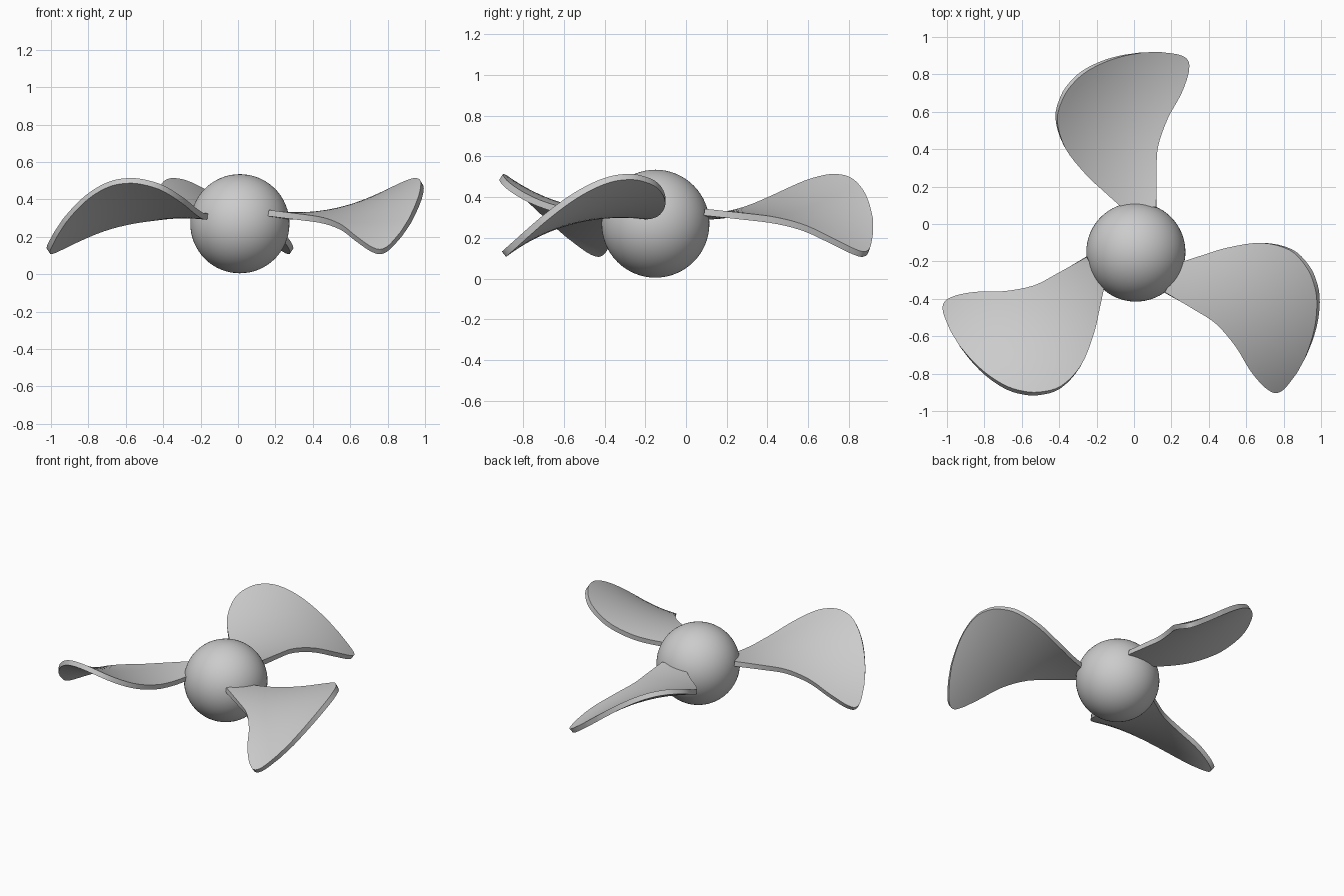
import bpy, bmesh, math
from mathutils import Vector, Matrix

if "Cube" in bpy.data.objects:
    bpy.data.objects.remove(bpy.data.objects["Cube"], do_unlink=True)

HUB = Vector((0.01, -0.15, 0.27))
HUB_RADIUS = 0.265

# Blade outline: (distance along y, leading edge x, trailing edge x)
OUTLINE = [(0.09, -0.065, 0.12), (0.18, -0.165, 0.12), (0.27, -0.26, 0.12),
           (0.41, -0.37, 0.125), (0.56, -0.415, 0.175), (0.68, -0.385, 0.24),
           (0.76, -0.33, 0.272), (0.82, -0.26, 0.286), (0.87, -0.16, 0.28),
           (0.90, -0.06, 0.235), (0.917, 0.04, 0.13)]

metal = bpy.data.materials.new("light grey")
metal.use_nodes = True
metal.diffuse_color = (0.6, 0.6, 0.6, 1)
metal.node_tree.nodes["Principled BSDF"].inputs["Base Color"].default_value = (0.6, 0.6, 0.6, 1)


def smooth_rows(points, steps):
    """Catmull-Rom interpolation of the outline rows."""
    pts = [Vector(p) for p in points]
    pts = [2 * pts[0] - pts[1]] + pts + [2 * pts[-1] - pts[-2]]
    rows = []
    for a, b, c, d in zip(pts, pts[1:], pts[2:], pts[3:]):
        for i in range(steps):
            t = i / steps
            rows.append(0.5 * (2 * b + (c - a) * t + (2 * a - 5 * b + 4 * c - d) * t * t
                               + (3 * b - a - 3 * c + d) * t ** 3))
    return rows + [pts[-2]]


def finish(obj, angle):
    obj.data.materials.append(metal)
    bpy.ops.object.select_all(action="DESELECT")
    obj.select_set(True)
    bpy.context.view_layer.objects.active = obj
    bpy.ops.object.shade_smooth_by_angle(angle=math.radians(angle))


# Hub
bpy.ops.mesh.primitive_uv_sphere_add(segments=64, ring_count=32, radius=HUB_RADIUS, location=HUB)
hub = bpy.context.object
hub.name = "hub"
finish(hub, 40)

# Blade sheet, twisting steadily from root to tip
bm = bmesh.new()
COLUMNS = 16
grid = []
for y, lead, trail in smooth_rows(OUTLINE, 4):
    slope = math.tan(math.radians(52 * (y - 0.2)))
    row = []
    for i in range(COLUMNS + 1):
        x = lead + (trail - lead) * i / COLUMNS
        row.append(bm.verts.new((x - HUB.x, y - HUB.y, 0.315 - x * slope)))
    grid.append(row)
for low, high in zip(grid, grid[1:]):
    for i in range(COLUMNS):
        bm.faces.new((low[i], low[i + 1], high[i + 1], high[i]))
sheet = bpy.data.meshes.new("blade")
bm.to_mesh(sheet)
bm.free()

# Three blades around the hub, thickened to plates
for k, name in enumerate(("back_blade", "right_blade", "left_blade")):
    mesh = sheet.copy()
    mesh.transform(Matrix.Translation((HUB.x, HUB.y, 0))
                   @ Matrix.Rotation(math.radians(120 * k), 4, "Z"))
    blade = bpy.data.objects.new(name, mesh)
    bpy.context.collection.objects.link(blade)
    solid = blade.modifiers.new("thickness", "SOLIDIFY")
    solid.thickness = 0.033
    solid.offset = 0
    bpy.context.view_layer.objects.active = blade
    bpy.ops.object.modifier_apply(modifier=solid.name)
    finish(blade, 40)
bpy.data.meshes.remove(sheet)
